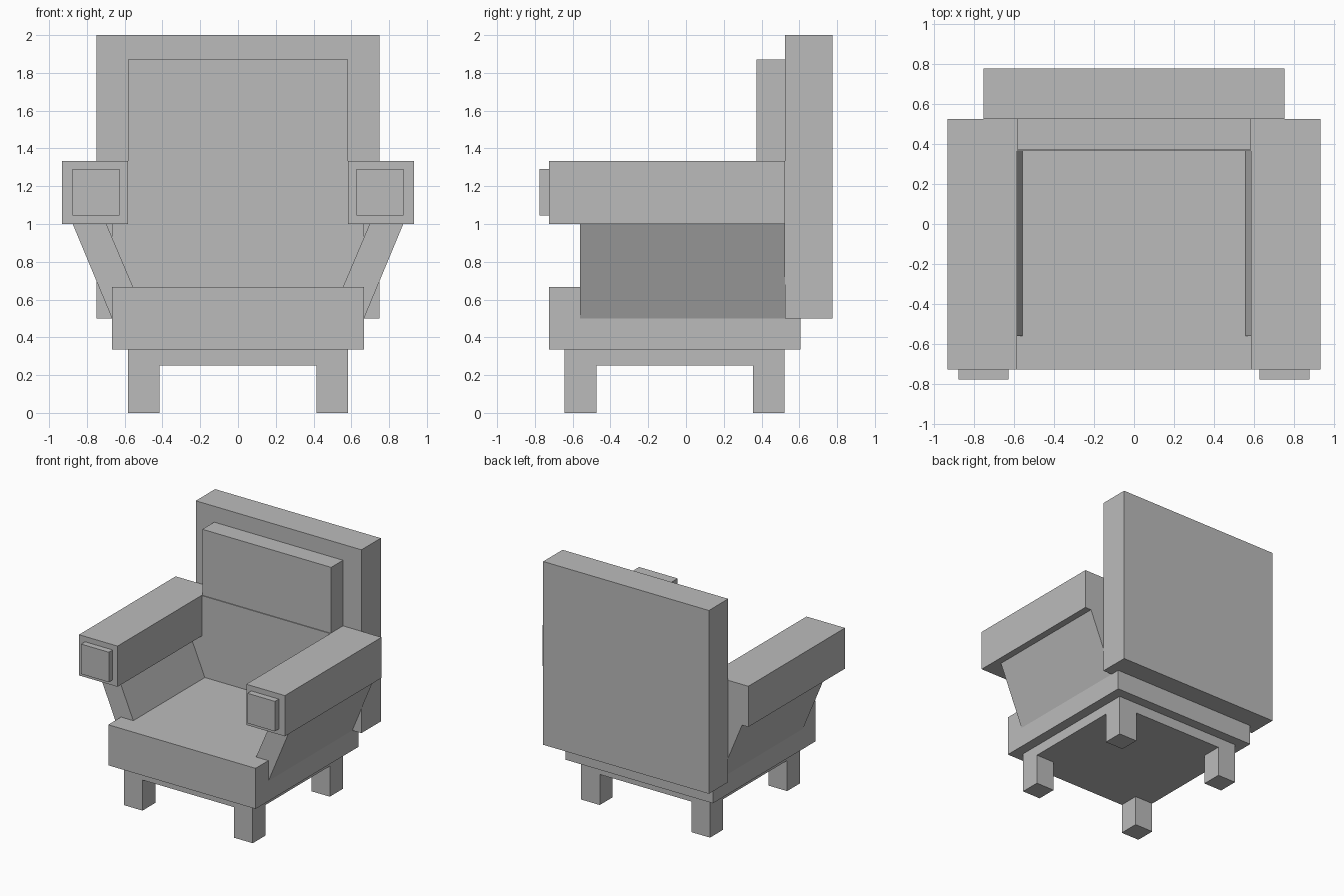
import bpy
import bmesh

cube = bpy.data.objects.get("Cube")
if cube:
    bpy.data.objects.remove(cube, do_unlink=True)

grey = bpy.data.materials.new("plain_grey")
grey.use_nodes = True
colour = (0.5, 0.5, 0.5, 1)
grey.diffuse_color = colour
grey.node_tree.nodes["Principled BSDF"].inputs["Base Color"].default_value = colour


def prism(name, outline, y0, y1):
    """Extrude an outline of (x, z) points from y0 to y1."""
    bm = bmesh.new()
    face = bm.faces.new([bm.verts.new((x, y0, z)) for x, z in outline])
    new = bmesh.ops.extrude_face_region(bm, geom=[face])["geom"]
    verts = [v for v in new if isinstance(v, bmesh.types.BMVert)]
    bmesh.ops.translate(bm, verts=verts, vec=(0, y1 - y0, 0))
    bmesh.ops.recalc_face_normals(bm, faces=bm.faces)
    mesh = bpy.data.meshes.new(name)
    bm.to_mesh(mesh)
    bm.free()
    mesh.materials.append(grey)
    obj = bpy.data.objects.new(name, mesh)
    bpy.context.collection.objects.link(obj)
    return obj


def box(name, x0, x1, y0, y1, z0, z1):
    return prism(name, [(x0, z0), (x1, z0), (x1, z1), (x0, z1)], y0, y1)


# Backrest, seat and base
box("back_board", -0.75, 0.75, 0.525, 0.775, 0.5, 2.0)
box("head_cushion", -0.583, 0.583, 0.372, 0.525, 1.33, 1.87)
box("lower_back_cushion", -0.667, 0.667, 0.365, 0.525, 0.6, 1.33)
box("seat", -0.667, 0.667, -0.725, 0.605, 0.335, 0.667)
box("base_frame", -0.583, 0.583, -0.642, 0.522, 0.25, 0.335)

# Armrests with front blocks and slanted supports
for side, s in (("left", 1), ("right", -1)):
    box(side + "_armrest", s * 0.583, s * 0.932, -0.725, 0.525, 1.0, 1.333)
    box(side + "_armrest_block", s * 0.627, s * 0.877, -0.775, -0.725, 1.045, 1.29)
    slant = [(0.667, 0.5), (0.875, 1.0), (0.697, 1.0), (0.485, 0.5)]
    prism(side + "_arm_support", [(s * x, z) for x, z in slant], -0.56, 0.525)

    # Legs
    for end, y in (("front", -0.642), ("back", 0.355)):
        box(f"{end}_{side}_leg", s * 0.415, s * 0.583, y, y + 0.167, 0, 0.25)
